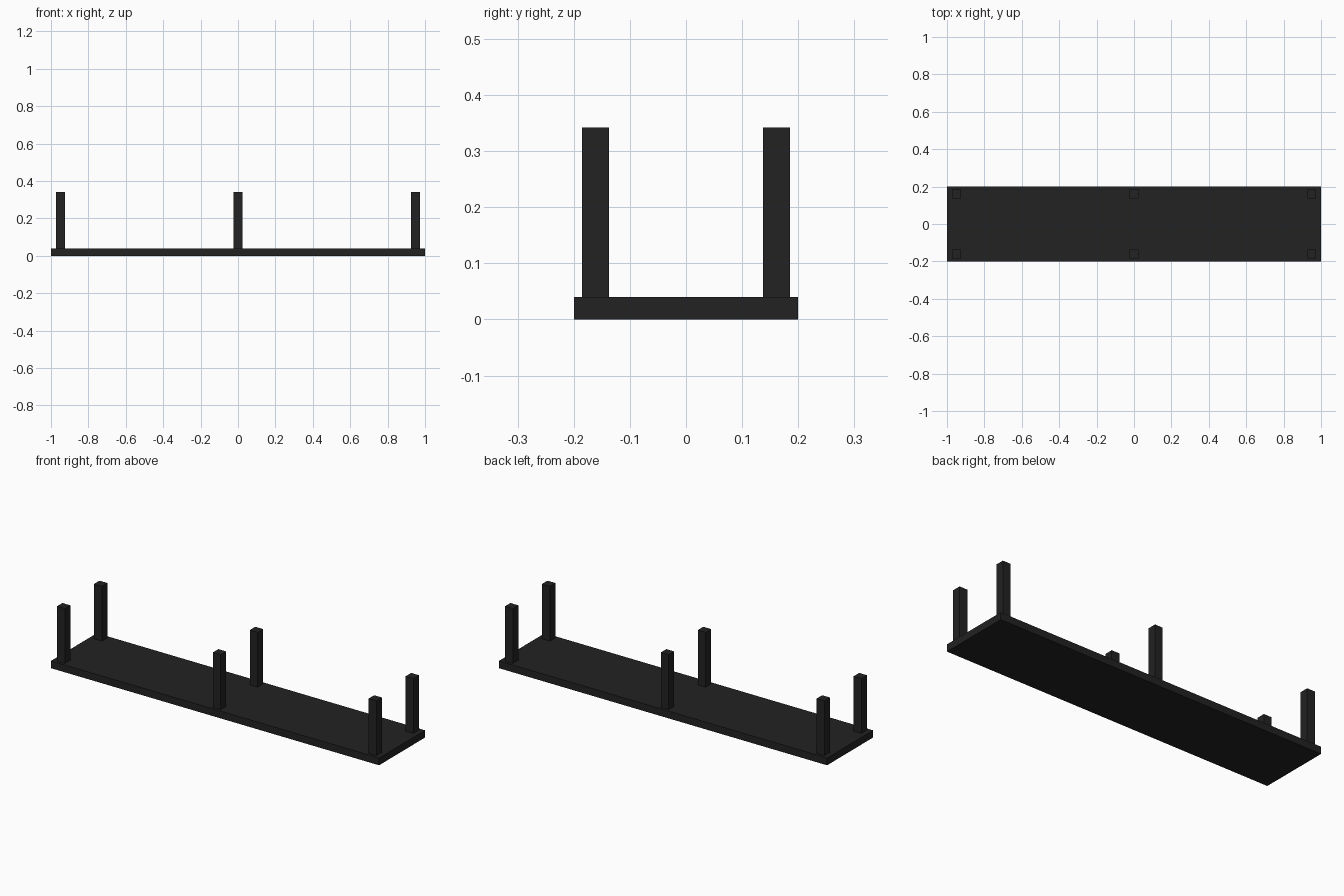
import bpy

if "Cube" in bpy.data.objects:
    bpy.data.objects.remove(bpy.data.objects["Cube"])

dark = bpy.data.materials.new("dark_finish")
dark.diffuse_color = (0.016, 0.016, 0.016, 1)
dark.use_nodes = True
dark.node_tree.nodes["Principled BSDF"].inputs["Base Color"].default_value = dark.diffuse_color


def box(name, center, size):
    bpy.ops.mesh.primitive_cube_add(size=1, location=center)
    obj = bpy.context.object
    obj.name = name
    obj.scale = size
    bpy.ops.object.transform_apply(location=False, rotation=False, scale=True)
    obj.data.materials.append(dark)
    return obj


# Flat board lying on the ground
BOARD_H, POST_H, POST_W = 0.04, 0.302, 0.048
box("board", (0, 0, BOARD_H / 2), (2.0, 0.4, BOARD_H))

# Three pairs of square posts standing on the board
for x_name, x in (("left", -0.95), ("middle", 0), ("right", 0.95)):
    for y_name, y in (("front", -0.161), ("back", 0.161)):
        box(f"{y_name}_{x_name}_post", (x, y, BOARD_H + POST_H / 2),
            (POST_W, POST_W, POST_H))
